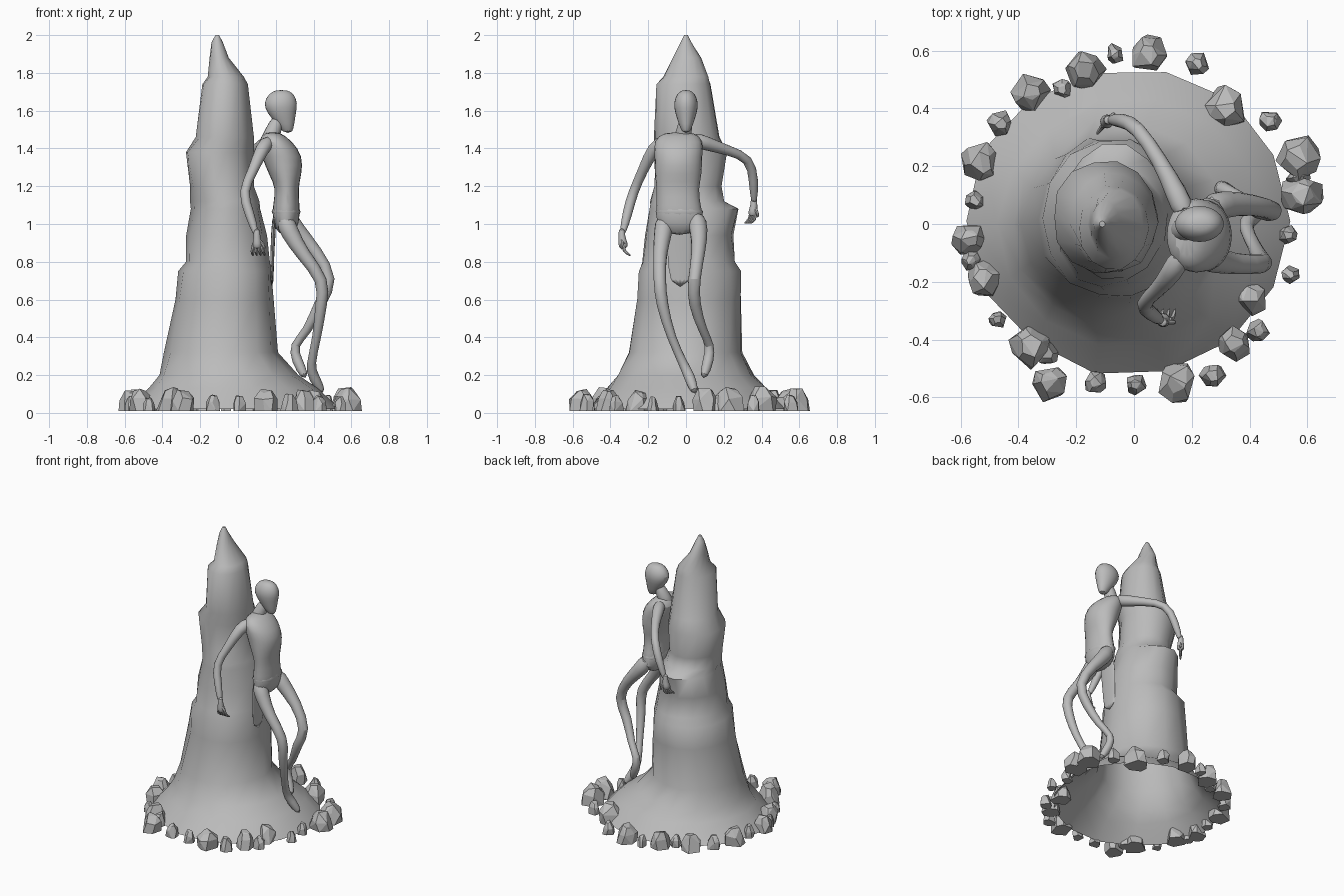
import bpy, bmesh, math, random
from mathutils import Vector

random.seed(4)
default_cube = bpy.data.objects.get("Cube")
if default_cube:
    bpy.data.objects.remove(default_cube, do_unlink=True)

stone_grey = bpy.data.materials.new("stone_grey")
stone_grey.use_nodes = True
grey = (0.5, 0.5, 0.5, 1)
stone_grey.diffuse_color = grey
stone_grey.node_tree.nodes["Principled BSDF"].inputs["Base Color"].default_value = grey


def finish(name, bm, smooth=True, rounded=True):
    """Turn a bmesh into a named, shaded object."""
    bmesh.ops.recalc_face_normals(bm, faces=bm.faces)
    mesh = bpy.data.meshes.new(name)
    bm.to_mesh(mesh)
    bm.free()
    mesh.materials.append(stone_grey)
    obj = bpy.data.objects.new(name, mesh)
    bpy.context.collection.objects.link(obj)
    if smooth:
        bpy.ops.object.select_all(action="DESELECT")
        obj.select_set(True)
        bpy.context.view_layer.objects.active = obj
        bpy.ops.object.shade_smooth_by_angle(angle=math.radians(50))
    if rounded:
        modifier = obj.modifiers.new("rounding", "SUBSURF")
        modifier.levels = modifier.render_levels = 1


def add_ring(bm, centre, across, along, sides, rough=0):
    """Add an oval of vertices spanned by two radius vectors."""
    ring = []
    for i in range(sides):
        angle = math.tau * i / sides
        offset = across * math.cos(angle) + along * math.sin(angle)
        ring.append(bm.verts.new(centre + offset * random.uniform(1 - rough, 1 + rough)))
    return ring


def bridge(bm, rings, closed_start=True):
    """Skin a series of vertex rings and cap the ends."""
    for low, high in zip(rings, rings[1:]):
        for i in range(len(low)):
            bm.faces.new((low[i - 1], low[i], high[i], high[i - 1]))
    if closed_start:
        bm.faces.new(rings[0])
    bm.faces.new(rings[-1])


def stack(name, levels, sides=12, rough=0, closed_start=True, rounded=True):
    """Loft level ovals given as (height, x from, x to, y from, y to)."""
    bm = bmesh.new()
    rings = []
    for height, x_from, x_to, y_from, y_to in levels:
        centre = Vector(((x_from + x_to) / 2, (y_from + y_to) / 2, height))
        across = Vector(((x_to - x_from) / 2, 0, 0))
        along = Vector((0, (y_to - y_from) / 2, 0))
        rings.append(add_ring(bm, centre, across, along, sides, rough))
    bridge(bm, rings, closed_start)
    finish(name, bm, rounded=rounded)


def limb(name, points, radii, sides=8):
    """Sweep a tube of changing radius through the points."""
    bm = bmesh.new()
    points = [Vector(p) for p in points]
    last = len(points) - 1
    side = (points[1] - points[0]).orthogonal()
    rings = []
    for n, radius in enumerate(radii):
        tangent = (points[min(n + 1, last)] - points[max(n - 1, 0)]).normalized()
        side = (side - tangent * side.dot(tangent)).normalized()
        other = tangent.cross(side)
        rings.append(add_ring(bm, points[n], side * radius, other * radius, sides))
    bridge(bm, rings)
    finish(name, bm)


def hand(name, wrist, spread, curl):
    """Hanging palm with four curled fingers and a thumb."""
    wrist, spread, curl = Vector(wrist), Vector(spread), Vector(curl)
    down = Vector((0, 0, -0.05))
    knuckles = wrist + down + curl / 4
    palm = [wrist - down, wrist, wrist.lerp(knuckles, 0.6), knuckles + down / 4]
    limb(name + "_palm", palm, [0.02, 0.018, 0.028, 0.025])
    finger_radii = [0.01, 0.011, 0.01, 0.007]
    for finger in range(4):
        shift = spread * (finger - 1.5)
        base = knuckles + shift * 0.7
        bend = base + down / 2 + shift / 3
        tip = bend + down / 2 + curl
        limb(f"{name}_finger_{finger + 1}", [base - down / 2, base, bend, tip], finger_radii, 6)
    thumb_base = wrist + down / 3
    thumb_bend = thumb_base + down / 2 + spread * 2
    thumb = [wrist, thumb_base + spread / 2, thumb_bend, thumb_bend + down / 2]
    limb(name + "_thumb", thumb, finger_radii, 6)


def boulder(name, degrees, distance, radius):
    """Chunky faceted rock standing on the edge of the spire's foot."""
    bm = bmesh.new()
    bearing = math.radians(degrees)
    centre = Vector((math.cos(bearing), math.sin(bearing), 0)) * distance
    turn = random.uniform(0, math.tau)
    top = 0.04 + radius
    for level, width in ((0, 1), (top * 0.6, 0.9), (top, 0.5)):
        for i in range(6):
            angle = turn + math.tau * (i + random.uniform(-0.3, 0.3)) / 6
            reach = radius * width * random.uniform(0.85, 1.15)
            height = 0.01 + level * random.uniform(0.85, 1.1)
            offset = Vector((math.cos(angle) * reach, math.sin(angle) * reach, height))
            bm.verts.new(centre + offset)
    hull = bmesh.ops.convex_hull(bm, input=bm.verts)
    buried = [v for v in hull["geom_interior"] if isinstance(v, bmesh.types.BMVert)]
    bmesh.ops.delete(bm, geom=buried, context="VERTS")
    bmesh.ops.dissolve_limit(bm, angle_limit=0.2, verts=bm.verts, edges=bm.edges)
    finish(name, bm, smooth=False, rounded=False)


# Hollow rock spire with bulging ledges and a flared foot
stack("rock_spire", [
    (0.02, -0.57, 0.55, -0.53, 0.55),
    (0.13, -0.47, 0.43, -0.42, 0.43),
    (0.2, -0.42, 0.32, -0.36, 0.36),
    (0.32, -0.39, 0.21, -0.31, 0.3),
    (0.6, -0.33, 0.19, -0.27, 0.3),
    (0.75, -0.31, 0.18, -0.26, 0.3),
    (0.8, -0.28, 0.17, -0.24, 0.26),
    (0.94, -0.28, 0.15, -0.22, 0.25),
    (1.08, -0.25, 0.12, -0.2, 0.28),
    (1.12, -0.25, 0.11, -0.19, 0.21),
    (1.2, -0.25, 0.08, -0.17, 0.19),
    (1.38, -0.28, 0.08, -0.17, 0.22),
    (1.46, -0.22, 0.08, -0.17, 0.18),
    (1.74, -0.19, 0.05, -0.16, 0.13),
    (1.78, -0.16, 0.03, -0.12, 0.12),
    (1.88, -0.15, -0.05, -0.07, 0.08),
    (1.96, -0.14, -0.08, -0.03, 0.03),
    (2, -0.12, -0.1, -0.01, 0.01),
], sides=14, rough=0.03, closed_start=False, rounded=False)

# Large boulders as bearing: distance, with small ones filling each gap
large_boulders = {
    10: 0.59, 22: 0.61, 52: 0.51, 85: 0.59, 108: 0.56, 128: 0.58, 158: 0.57,
    185: 0.57, 200: 0.55, 230: 0.55, 242: 0.62, 285: 0.57, 310: 0.54, 328: 0.47,
}
bearings = list(large_boulders)
for n, start in enumerate(bearings):
    gap = (bearings[(n + 1) % len(bearings)] - start) % 360
    boulder(f"large_boulder_{n + 1}", start, large_boulders[start], random.uniform(0.06, 0.08))
    fillers = max(1, gap // 18)
    for k in range(fillers):
        bearing = start + gap * (k + 1) / (fillers + 1)
        distance = random.uniform(0.53, 0.6)
        boulder(f"small_boulder_{n + 1}_{k + 1}", bearing, distance, random.uniform(0.03, 0.045))

# Gaunt figure leaning back against the spire
stack("head", [
    (1.48, 0.24, 0.29, -0.02, 0.02),
    (1.53, 0.2, 0.3, -0.04, 0.04),
    (1.59, 0.15, 0.31, -0.06, 0.06),
    (1.64, 0.13, 0.32, -0.07, 0.07),
    (1.69, 0.16, 0.3, -0.05, 0.05),
    (1.71, 0.2, 0.26, -0.02, 0.02),
])
limb("neck", [(0.16, -0.03, 1.42), (0.18, -0.01, 1.48), (0.22, 0, 1.57)], [0.06, 0.045, 0.04])
stack("torso", [
    (1.49, 0.14, 0.22, -0.12, 0.05),
    (1.44, 0.1, 0.29, -0.18, 0.1),
    (1.36, 0.12, 0.35, -0.17, 0.09),
    (1.26, 0.16, 0.34, -0.17, 0.09),
    (1.19, 0.2, 0.32, -0.16, 0.07),
    (1.1, 0.18, 0.33, -0.16, 0.08),
    (1, 0.18, 0.33, -0.17, 0.11),
    (0.94, 0.22, 0.29, -0.1, 0.03),
])

# Loincloth: waistband and the strip hanging behind
stack("loincloth_band", [(1.11, 0.17, 0.34, -0.17, 0.09), (1.02, 0.17, 0.34, -0.18, 0.12)])
stack("loincloth_flap", [
    (1.07, 0.18, 0.21, -0.12, 0.04),
    (0.85, 0.17, 0.19, -0.1, 0.03),
    (0.66, 0.17, 0.19, -0.09, 0.03),
])

# Arms reaching back around the rock
arm_radii = [0.045, 0.042, 0.028, 0.028, 0.03, 0.018]
right_wrist = (0.1, -0.34, 0.93)
left_wrist = (-0.09, 0.36, 1.1)
limb("right_arm", [
    (0.17, -0.1, 1.44), (0.13, -0.17, 1.41), (0.08, -0.23, 1.28),
    (0.02, -0.28, 1.17), (0.06, -0.31, 1.06), right_wrist,
], arm_radii)
limb("left_arm", [
    (0.18, 0.03, 1.45), (0.15, 0.1, 1.43), (0.09, 0.22, 1.39),
    (0.01, 0.34, 1.35), (-0.04, 0.36, 1.23), left_wrist,
], arm_radii)
hand("right_hand", right_wrist, (0.02, 0, 0), (0.01, 0.04, 0))
hand("left_hand", left_wrist, (0.01, 0.01, 0), (-0.02, -0.03, 0))

# Bent legs ending in pointed feet
leg_radii = [0.055, 0.055, 0.038, 0.036, 0.036, 0.024, 0.026, 0.034, 0.024]
limb("right_leg", [
    (0.24, -0.11, 1.04), (0.27, -0.12, 0.96), (0.34, -0.14, 0.84),
    (0.46, -0.14, 0.7), (0.44, -0.13, 0.58), (0.42, -0.08, 0.4),
    (0.38, -0.01, 0.25), (0.4, 0.02, 0.19), (0.45, 0.05, 0.1),
], leg_radii)
limb("left_leg", [
    (0.26, 0.05, 1.05), (0.3, 0.07, 0.97), (0.41, 0.07, 0.86),
    (0.51, 0.04, 0.7), (0.43, 0.04, 0.58), (0.37, 0.09, 0.43),
    (0.29, 0.13, 0.36), (0.31, 0.12, 0.28), (0.36, 0.09, 0.18),
], leg_radii)
